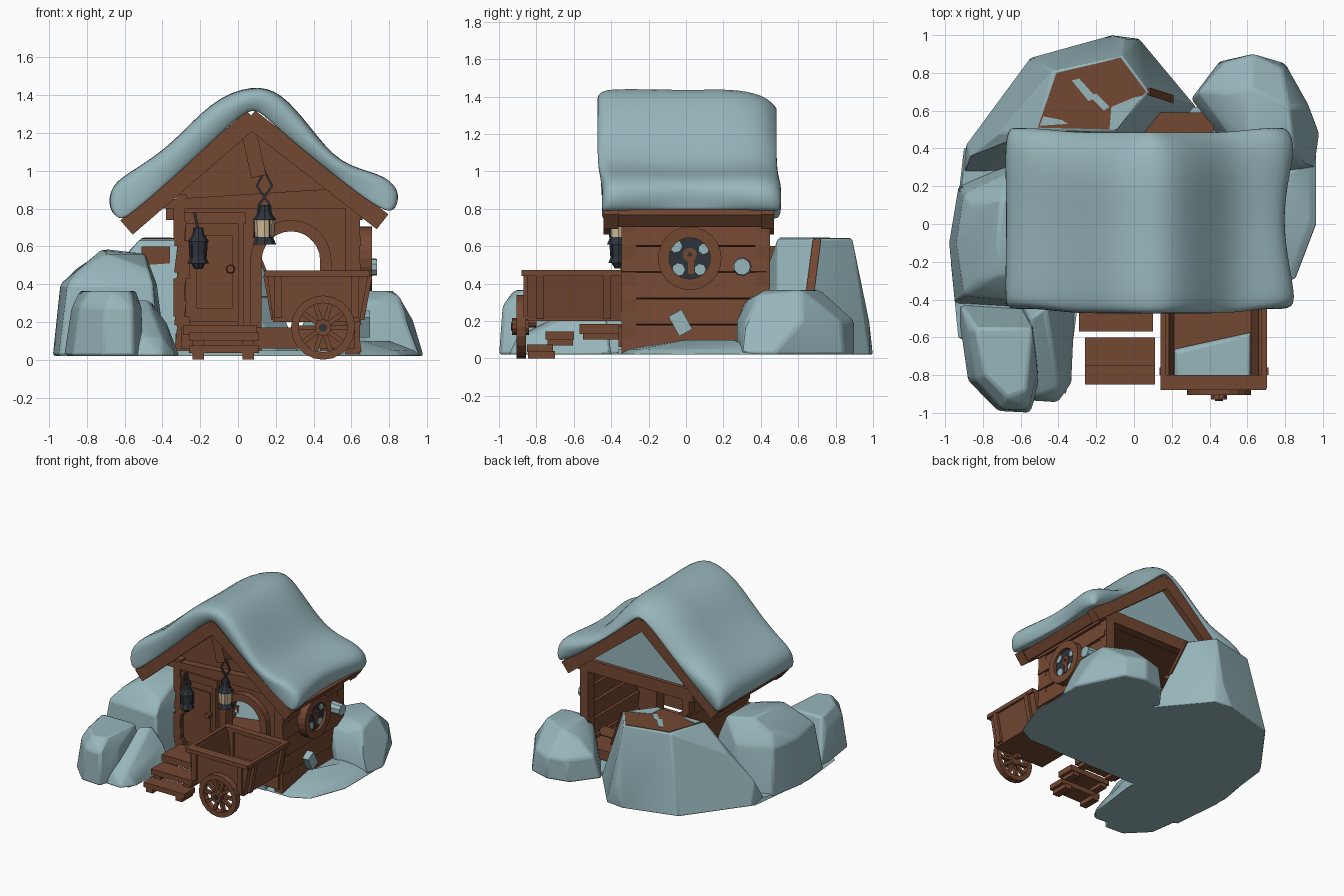
import bpy, bmesh, math
from mathutils import Matrix, Vector

if "Cube" in bpy.data.objects:
    bpy.data.objects.remove(bpy.data.objects["Cube"])


def material(name, rgb):
    m = bpy.data.materials.new(name)
    m.diffuse_color = (*rgb, 1)
    m.use_nodes = True
    m.node_tree.nodes["Principled BSDF"].inputs["Base Color"].default_value = m.diffuse_color
    return m


SNOW = material("pale_blue_snow", (0.31, 0.47, 0.50))
WOOD = material("brown_wood", (0.175, 0.064, 0.032))
IRON = material("dark_iron", (0.027, 0.034, 0.045))
GLOW = material("cream_glass", (0.64, 0.50, 0.31))


def finish(name, bm, mat, smooth=False):
    bmesh.ops.recalc_face_normals(bm, faces=bm.faces)
    me = bpy.data.meshes.new(name)
    bm.to_mesh(me)
    bm.free()
    me.materials.append(mat)
    ob = bpy.data.objects.new(name, me)
    bpy.context.collection.objects.link(ob)
    if smooth:
        me.polygons.foreach_set("use_smooth", [True] * len(me.polygons))
    return ob


def prism(name, pts, y0, y1, mat=WOOD):
    """Extrude an x-z outline along y."""
    bm = bmesh.new()
    f = bm.faces.new([bm.verts.new((x, y0, z)) for x, z in pts])
    new = bmesh.ops.extrude_face_region(bm, geom=[f])["geom"]
    bmesh.ops.translate(bm, vec=(0, y1 - y0, 0), verts=[v for v in new if isinstance(v, bmesh.types.BMVert)])
    return finish(name, bm, mat)


def beam(name, a, b, w, y0, y1, mat=WOOD):
    a, b = Vector(a), Vector(b)
    d = (b - a).normalized() * w / 2
    n = Vector((-d.y, d.x))
    return prism(name, [a + n, b + n, b - n, a - n], y0, y1, mat)


def box(name, x, y, z, mat=WOOD, rot=None):
    bm = bmesh.new()
    size = Vector((x[1] - x[0], y[1] - y[0], z[1] - z[0]))
    mid = Vector((x[0] + x[1], y[0] + y[1], z[0] + z[1])) / 2
    r = Matrix.Rotation(rot[0], 4, rot[1]) if rot else Matrix()
    bmesh.ops.create_cube(bm, size=1, matrix=Matrix.Translation(mid) @ r @ Matrix.Diagonal((*size, 1)))
    return finish(name, bm, mat)


def cone(name, loc, r1, r2, h, mat, axis="Z", n=8):
    rot = {"Z": Matrix(), "X": Matrix.Rotation(math.pi / 2, 4, "Y"), "Y": Matrix.Rotation(math.pi / 2, 4, "X")}[axis]
    bm = bmesh.new()
    bmesh.ops.create_cone(bm, cap_ends=True, segments=n, radius1=r1, radius2=r2, depth=h,
                          matrix=Matrix.Translation(loc) @ rot)
    return finish(name, bm, mat)


def ring(name, c, ro, ri, d, axis, mat=WOOD, n=24, arc=2 * math.pi):
    """Flat-sided ring (or arc) of depth d around the X or Y axis."""
    bm = bmesh.new()
    full = arc > 6.2
    rows = []
    for i in range(n if full else n + 1):
        a = arc * i / n
        row = []
        for r, t in ((ri, -d / 2), (ro, -d / 2), (ro, d / 2), (ri, d / 2)):
            u, v = r * math.cos(a), r * math.sin(a)
            row.append(bm.verts.new(Vector(c) + Vector((u, t, v) if axis == "Y" else (t, u, v))))
        rows.append(row)
    for i in range(n):
        p, q = rows[i], rows[(i + 1) % len(rows)]
        for k in range(4):
            bm.faces.new((p[k], p[(k + 1) % 4], q[(k + 1) % 4], q[k]))
    if not full:
        bm.faces.new(rows[0])
        bm.faces.new(rows[-1])
    return finish(name, bm, mat)


def hull(name, pts, mat=SNOW, bevel=0.016):
    bm = bmesh.new()
    for p in pts:
        bm.verts.new(p)
    bmesh.ops.convex_hull(bm, input=bm.verts)
    bmesh.ops.delete(bm, geom=[v for v in bm.verts if not v.link_faces], context="VERTS")
    bmesh.ops.dissolve_limit(bm, angle_limit=math.radians(8), verts=bm.verts, edges=bm.edges)
    ob = finish(name, bm, mat)
    if bevel:
        m = ob.modifiers.new("soft_edges", "BEVEL")
        m.width, m.segments, m.angle_limit = bevel, 2, math.radians(20)
        bpy.context.view_layer.objects.active = ob
        ob.select_set(True)
        bpy.ops.object.shade_smooth_by_angle(angle=math.radians(25))
        ob.select_set(False)
    return ob


def at(z, *pts):
    return [(x, y, z) for x, y in pts]


def plate(name, z, pts, mat):
    return hull(name, at(z, *pts) + at(z + .008, *pts), mat, 0)


# Snow blanket on the roof, lofted along y: rows hold y, eave and ridge thickness, right eave pull-in
outer = [(-.69, .79), (-.68, .93), (-.55, 1.01), (-.35, 1.14), (-.14, 1.38), (.08, 1.46),
         (.23, 1.42), (.38, 1.24), (.54, 1.03), (.77, .99), (.87, .9), (.84, .79)]
inner = [(-.62, .74), (-.58, .76), (-.47, .85), (-.3, 1.0), (-.12, 1.17), (.07, 1.35),
         (.14, 1.29), (.30, 1.145), (.48, 1.0), (.62, .89), (.72, .82), (.79, .785)]
rows = []
bm = bmesh.new()
for y, f, g, pull in ((-.48, .5, .45, .01), (-.465, .9, .9, 0), (-.38, 1, 1, 0), (-.15, .95, .97, .04), (.05, .92, .94, .055),
                      (.25, .97, 1, .03), (.41, 1, .75, 0), (.50, .8, .3, .01), (.515, .4, .15, .02)):
    row = []
    for k, (p, n) in enumerate(zip(outer, inner)):
        ridge = 3 <= k <= 8
        t = g if ridge else f
        inset = .03 if (y < -.45 and not ridge) or (y > .45 and ridge) else 0
        row.append((n[0] + (p[0] - n[0]) * t - (pull if k > 8 else 0), y - math.copysign(inset, y),
                    n[1] + (p[1] - n[1]) * t + (pull * .6 if k > 9 else 0)))
    row += [(n[0], y - math.copysign(.03, y) * (abs(y) > .45), n[1]) for n in reversed(inner)]
    rows.append([bm.verts.new(p) for p in row])
N = len(rows[0])
for p, q in zip(rows, rows[1:]):
    for k in range(N):
        bm.faces.new((p[k], p[(k + 1) % N], q[(k + 1) % N], q[k]))
for r in (rows[0], rows[-1]):
    for k in range(N // 2 - 1):
        bm.faces.new((r[k], r[k + 1], r[N - 2 - k], r[N - 1 - k]))
sub = finish("roof_snow", bm, SNOW, True).modifiers.new("round", "SUBSURF")
sub.levels = sub.render_levels = 2

# Gable boards, eaves, ties, snowed-in rear gable and ceiling
for tag, y0, y1 in (("front", -.44, -.36), ("back", .40, .47)):
    beam(tag + "_gable_board_left", (-.59, .70), (.08, 1.28), .10, y0, y1)
    beam(tag + "_gable_board_right", (.765, .73), (.06, 1.28), .10, y0, y1)
beam("eave_left", (-.585, .705), (-.47, .80), .08, -.42, .46)
beam("eave_right", (.755, .735), (.62, .84), .08, -.42, .46)
prism("front_tie", [(-.40, .80), (.62, .80), (.58, .91), (-.36, .85)], -.35, -.27)
box("back_tie", (-.38, .66), (.38, .45), (.74, .84))
prism("rear_gable_snow", [(-.42, .82), (.62, .82), (.07, 1.28)], .39, .42, SNOW)
box("ceiling", (-.32, .62), (-.27, .40), (.78, .82))
beam("king_post", (.04, 1.28), (.11, .97), .08, -.38, -.27)

# Front wall with an arched opening
AX, AZ, AR = .28, .525, .155
arch = [(AX - AR * math.cos(math.pi * i / 14), AZ + AR * math.sin(math.pi * i / 14)) for i in range(15)]
prism("front_wall", [(-.32, .05), (AX - AR, .05)] + arch + [(AX + AR, .05), (.62, .05), (.62, .84), (.07, 1.29), (-.32, .95)],
      -.29, -.24)
ring("arch_frame", (AX, -.30, AZ), .215, AR, .08, "Y", n=12, arc=math.pi)
for x in (AX - .215, AX + AR):
    box("arch_post", (x, x + .06), (-.34, -.26), (.12, AZ))

# Door and corner posts
box("door", (-.275, 0), (-.31, -.28), (.2, .72))
box("door_panel", (-.22, -.03), (-.318, -.30), (.27, .66))
for x0, x1 in ((-.30, -.275), (0, .03)):
    box("door_jamb", (x0, x1), (-.33, -.28), (.18, .75))
box("door_lintel", (-.31, .04), (-.33, -.28), (.72, .78))
cone("door_knob", (-.04, -.33, .48), .025, .02, .04, WOOD, "Y")
for y in (-.305, .41):
    for i in range(4):
        s = .012 * (-1) ** i
        box("corner_post_left", (-.33 + s, -.27 + s), (y - .04, y + .04), (.03 + i * .2, .23 + i * .2))
    box("corner_post_right", (.57, .645), (y - .04, y + .04), (.03, .84))

# Plank side walls
for i in range(6):
    z = .04 + i * .14
    box("right_plank", (.595, .645), (-.345, .43), (z, z + .136), rot=(-.12, "Y"))
    box("left_plank", (-.33, -.28), (-.345, .43), (z, z + .136), rot=(.12, "Y"))
box("floor", (-.33, .64), (-.33, .46), (.06, .14))
box("porch_sill", (-.30, .62), (-.36, -.27), (.06, .17))

# Round window with frosted panes
ring("window_frame", (.675, .02, .535), .17, .11, .07, "X")
cone("window_glass", (.67, .02, .535), .115, .115, .03, IRON, "X", 20)
for y, z, r in ((-.055, .60, .034), (.095, .585, .028), (-.04, .475, .034), (.075, .475, .03)):
    cone("frost_patch", (.687, y, z), r, r, .008, SNOW, "X", 7)
ring("window_scroll", (.688, .02, .555), .038, .012, .008, "X", n=10)
box("window_scroll_tail", (.684, .692), (.012, .042), (.45, .53))
cone("snow_peg", (.69, .30, .49), .05, .045, .09, SNOW, "X", 9)
box("snow_chip", (.64, .70), (-.07, .01), (.13, .25), SNOW, (.5, "X"))

# Steps
box("top_step", (-.29, .10), (-.57, -.34), (.13, .185))
box("middle_step", (-.26, .11), (-.75, -.60), (.10, .145))
box("bottom_step", (-.26, .11), (-.85, -.71), (.035, .075))
for x in (-.21, .055):
    box("step_foot", (x - .03, x + .03), (-.845, -.70), (0, .04))
    box("step_riser", (x - .03, x + .03), (-.74, -.605), (.07, .11))
    box("top_step_riser", (x - .03, x + .03), (-.55, -.34), (.10, .14))

# Cart body with flared boards
x0, x1, X0, X1 = .185, .645, .155, .69
for xb, xt, s in ((x0, X0, .03), (x1, X1, -.03)):
    hull("cart_side", [(x + o, y, z) for x, z in ((xb, .21), (xt, .45)) for o in (0, s) for y in (-.85, -.345)], WOOD, 0)
    box("cart_rail", (xt - .015, xt + .015), (-.87, -.345), (.44, .472))
for y in (-.85, -.375):
    prism("cart_end", [(x0, .21), (x1, .21), (X1, .45), (X0, .45)], y, y + .03)
    for x in (.19, .60):
        box("cart_batten", (x, x + .04), (y - .02, y), (.22, .45))
box("cart_front_rail", (.14, .70), (-.88, -.80), (.44, .472))
box("cart_back_rail", (X0, X1), (-.40, -.345), (.44, .472))
box("cart_floor", (x0, x1), (-.85, -.345), (.20, .24))
for y in (-.80, -.44):
    box("cart_side_batten", (.665, .69), (y, y + .04), (.21, .45), rot=(.18, "Y"))
    box("cart_left_batten", (.155, .18), (y, y + .04), (.21, .45), rot=(-.18, "Y"))
hull("cart_snow", at(.24, (.21, -.82), (.62, -.82), (.62, -.57), (.21, -.66))
     + at(.27, (.23, -.81), (.61, -.81), (.61, -.59), (.23, -.68)), bevel=.008)

# Cart wheel
WX, WZ, WY = .45, .17, -.88
ring("wheel_rim", (WX, WY, WZ), .17, .13, .05, "Y", n=20)
for i in range(5):
    a = math.pi * i / 5
    c, s = .14 * math.cos(a), .14 * math.sin(a)
    beam("wheel_spoke", (WX - c, WZ - s), (WX + c, WZ + s), .024, WY - .014, WY + .014)
cone("wheel_hub", (WX, WY - .005, WZ), .045, .045, .09, WOOD, "Y", 10)
cone("hub_cap", (WX, WY - .05, WZ), .022, .022, .012, IRON, "Y")
cone("axle", (WX, -.83, WZ + .02), .025, .025, .06, WOOD, "Y")


# Lanterns
def lantern(tag, x, y, z, s, glass, bars):
    for part, dz, r1, r2, h, m in (("base", .02, .062, .045, .04, IRON), ("glass", .085, .05, .056, .09, glass),
                                   ("cap", .15, .062, .035, .04, IRON), ("chimney", .19, .035, .028, .04, IRON)):
        cone(tag + "_" + part, (x, y, z + dz * s), r1 * s, r2 * s, h * s, m)
    for i in range(bars):
        a = 2 * math.pi * (i + .5) / bars
        cone(tag + "_bar", (x + .054 * s * math.cos(a), y + .054 * s * math.sin(a), z + .085 * s), .004, .004, .1 * s, IRON, n=4)


LY = -.36
lantern("hanging_lantern", .14, LY, .61, 1.0, GLOW, 3)
lantern("door_lantern", -.21, LY, .51, .9, IRON, 4)
cone("door_lantern_tip", (-.21, LY, .50), .02, .045, .04, IRON)
rope = [(0, 1.0), (.04, .92), (0, .86), (.03, .82), (.035, .75)]
for s in (-1, 1):
    for a, b in zip(rope, rope[1:]):
        beam("lantern_rope", (.14 + s * a[0], a[1]), (.14 + s * b[0], b[1]), .011, LY - .006, LY + .006, IRON)
beam("door_lantern_hook", (-.21, .68), (-.23, .78), .014, LY - .01, -.30, IRON)

# Snowy ground
hull("ground_right", at(.02, (.3, -.36), (.72, -.36), (.86, -.29), (.97, 0), (.97, .4), (.3, .6))
     + at(.05, (.68, -.3), (.83, -.24), (.93, .02), (.93, .35)) + at(.10, (.66, .0), (.8, .25)), bevel=.01)
box("ground_middle", (-.6, .5), (-.36, .62), (.02, .05), SNOW)
hull("ground_left", at(.02, (-.93, -.6), (-.97, -.2), (-.9, .4), (-.3, .5), (-.3, -.45), (-.36, -.9))
     + at(.045, (-.88, -.6), (-.9, .3), (-.35, .4), (-.35, -.45)), bevel=0)

# Boulder behind, with bare wood showing through the snow
hull("boulder_back", at(.02, (-.9, .27), (-.89, .42), (-.55, .88), (-.12, 1.0), (.03, .98), (.33, .62), (.22, .48), (-.5, .28))
     + at(.2, (-.87, .36), (-.5, .88), (-.05, .98)) + [(-.72, .48, .42)]
     + at(.64, (-.52, .5), (-.43, .81), (-.06, .89), (.08, .7), (-.1, .49)), bevel=.01)
plate("bare_top", .636, ((-.51, .51), (-.41, .80), (-.07, .88), (.065, .7), (-.10, .62), (-.11, .5)), WOOD)
for pts in (((-.33, .76), (-.29, .77), (-.2, .67), (-.24, .65)), ((-.24, .68), (-.2, .69), (-.13, .62), (-.16, .60)),
            ((-.50, .52), (-.35, .53), (-.38, .55), (-.48, .57)), ((-.13, .5), (-.09, .5), (.05, .68), (0, .67), (-.12, .62))):
    plate("top_snow_patch", .639, pts, SNOW)
hull("boulder_bare_edge", [(x + dx, y + dy, z) for x, y, z in ((.075, .70, .635), (.20, .66, .33))
                           for dx, dy in ((.01, -.022), (.01, .022), (-.03, 0))], WOOD, 0)
box("boulder_bare_front", (-.51, -.36), (.45, .48), (.50, .60))
plate("boulder_bare_ledge", .33, ((.03, .47), (.10, .59), (.36, .59), (.42, .52), (.42, .45)), WOOD)

# Boulders at the sides
hull("boulder_left", at(.02, (-.98, -.1), (-.95, -.42), (-.42, -.45), (-.38, .2), (-.65, .32), (-.93, .2))
     + at(.4, (-.94, -.1), (-.90, -.38), (-.45, -.42), (-.43, .2), (-.65, .28), (-.9, .16))
     + at(.48, (-.84, -.3), (-.86, .1), (-.47, -.33)) + at(.585, (-.72, -.1), (-.7, .14)) + at(.56, (-.49, -.1), (-.49, .18), (-.7, -.27)))
hull("boulder_front", at(.02, (-.92, -.55), (-.88, -.83), (-.72, -.99), (-.55, -1), (-.5, -.85), (-.53, -.45), (-.92, -.42))
     + at(.28, (-.88, -.56), (-.84, -.82), (-.70, -.98), (-.56, -.98), (-.51, -.8))
     + at(.365, (-.84, -.55), (-.79, -.8), (-.67, -.92), (-.57, -.88), (-.54, -.55)))
hull("boulder_front_low", at(.02, (-.55, -.94), (-.40, -.95), (-.33, -.85), (-.31, -.4), (-.6, -.4))
     + at(.12, (-.5, -.9), (-.4, -.86), (-.35, -.6)) + at(.32, (-.47, -.44), (-.55, -.5)) + at(.2, (-.38, -.42)))
hull("boulder_right", at(.02, (.3, .66), (.45, .86), (.63, .9), (.8, .85), (.985, .47), (.96, .3), (.7, .27), (.45, .45))
     + at(.2, (.34, .7), (.48, .86), (.63, .9), (.78, .83), (.93, .62), (.92, .44), (.89, .32), (.67, .27))
     + at(.31, (.48, .7), (.62, .32), (.76, .33)) + at(.34, (.85, .39))
     + at(.365, (.6, .45), (.78, .42), (.82, .62), (.62, .72)))
